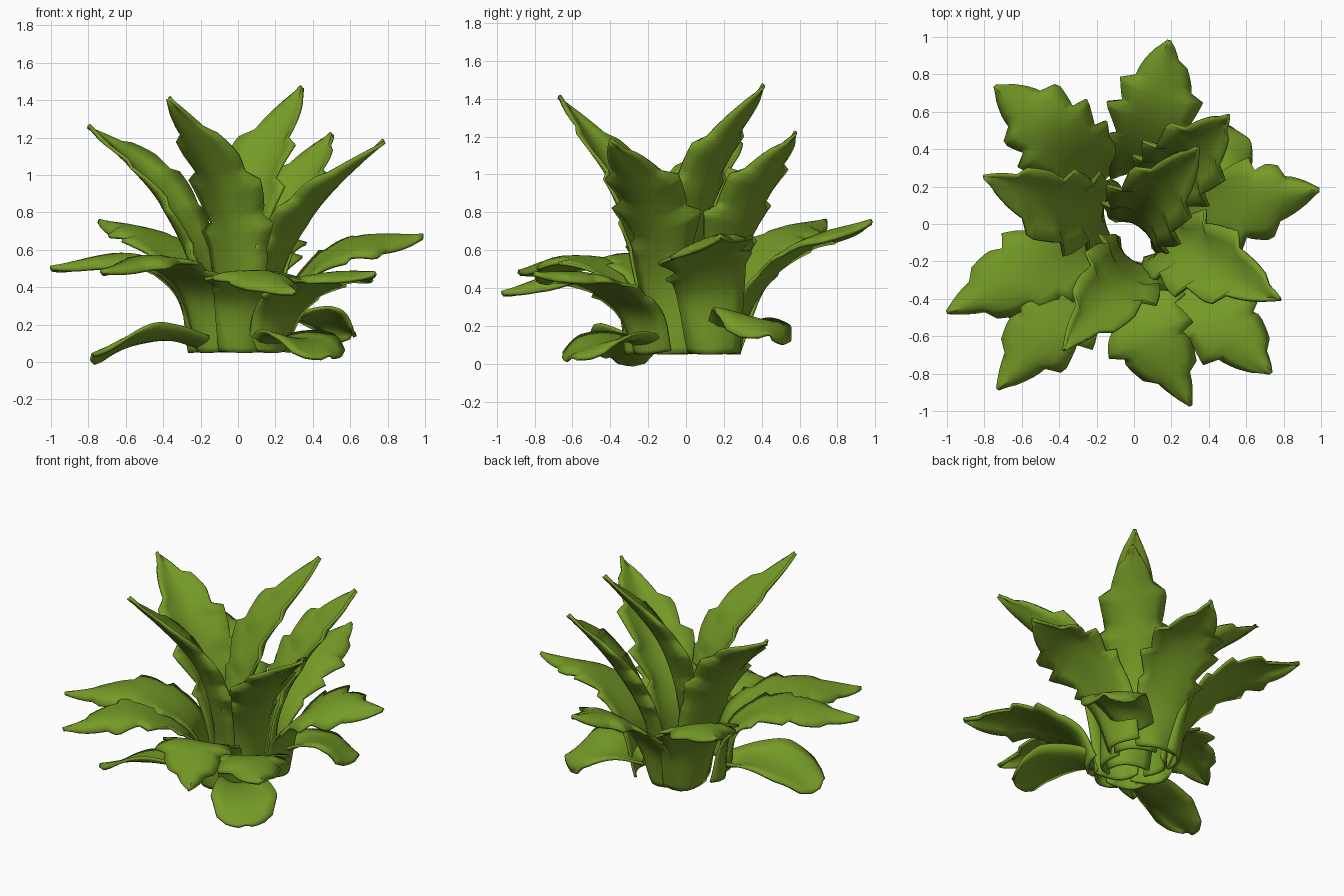
import bpy, bmesh, math, random
from mathutils import Vector

random.seed(4)
if "Cube" in bpy.data.objects:
    bpy.data.objects.remove(bpy.data.objects["Cube"], do_unlink=True)

green = bpy.data.materials.new("leaf green")
green.use_nodes = True
COLOUR = (0.18, 0.325, 0.02, 1)
green.diffuse_color = COLOUR
green.node_tree.nodes["Principled BSDF"].inputs["Base Color"].default_value = COLOUR

ROWS = 34
COLS = 6
POINTED = [(0, .58), (.3, .77), (.6, 1), (.77, .85), (.88, .47), (1, .02)]
BLUNT = [(0, .5), (.3, .75), (.6, 1), (.85, .85), (.95, .55), (1, .2)]


def smooth_path(pts, t):
    """Point on a Catmull-Rom curve through pts."""
    p = [pts[0] * 2 - pts[1]] + pts + [pts[-1] * 2 - pts[-2]]
    s = t * (len(pts) - 1)
    i = min(int(s), len(pts) - 2)
    u = s - i
    a, b, c, d = p[i:i + 4]
    return (b * 2 + (c - a) * u + (a * 2 - b * 5 + c * 4 - d) * u * u
            + (b * 3 - a - c * 3 + d) * u ** 3) / 2


def outline(profile, t):
    for (t0, w0), (t1, w1) in zip(profile, profile[1:]):
        if t <= t1:
            return w0 + (w1 - w0) * (t - t0) / (t1 - t0)
    return profile[-1][1]


def tooth(t, phase):
    """Backswept serration: widens towards the tip, then steps back in."""
    if t < .42 or t > .96:
        return 1
    return .78 + .4 * ((t * 6 + phase) % 1)


def leaf(name, points, width, cup, profile=POINTED, jagged=True, roll=0):
    pts = [Vector(p) for p in points]
    run = pts[-1] - pts[0]
    flat_side = Vector((-run.y, run.x, 0)).normalized()
    phases = random.random(), random.random()
    bm = bmesh.new()
    grid = []
    for r in range(ROWS + 1):
        t = r / ROWS
        mid = smooth_path(pts, t)
        tangent = smooth_path(pts, min(t + .02, 1)) - smooth_path(pts, max(t - .02, 0))
        side = (flat_side + Vector((0, 0, roll * min(1, 2 * t)))).normalized()
        up = tangent.cross(side).normalized()
        w = outline(profile, t) * width / 2
        bend = .55 * (1 - t) + cup * t      # wraps the stem, opens towards the tip
        row = []
        for c in range(COLS + 1):
            u = c / COLS * 2 - 1
            edge = tooth(t, phases[u > 0]) if jagged else 1
            reach = u * w * (1 + (edge - 1) * abs(u))
            lift = bend * w * u * u + .008 * math.sin(7 * t + 3 * u)
            row.append(bm.verts.new(mid + side * reach + up * lift))
        grid.append(row)
    for low, high in zip(grid, grid[1:]):
        for c in range(COLS):
            bm.faces.new((low[c], low[c + 1], high[c + 1], high[c]))
    mesh = bpy.data.meshes.new(name)
    bm.normal_update()
    bm.to_mesh(mesh)
    bm.free()
    mesh.materials.append(green)
    obj = bpy.data.objects.new(name, mesh)
    bpy.context.collection.objects.link(obj)
    thick = obj.modifiers.new("thickness", "SOLIDIFY")
    thick.thickness = .018
    thick.offset = 0
    bpy.ops.object.select_all(action="DESELECT")
    obj.select_set(True)
    bpy.context.view_layer.objects.active = obj
    bpy.ops.object.shade_smooth_by_angle(angle=math.radians(40))


# Tall inner leaves: path and roll
TALL = {
    "tall_leaf_back": ([(.04, .0, .05), (.04, .01, .48), (.11, .13, .98), (.34, .41, 1.47)], 0),
    "tall_leaf_back_left": ([(.14, .18, .05), (.17, .22, .45), (.3, .36, .85), (.5, .58, 1.22)], 0),
    "tall_leaf_left": ([(.17, -.1, .05), (.2, -.12, .45), (.4, -.2, .82), (.78, -.4, 1.18)], .1),
    "tall_leaf_front": ([(-.02, -.2, .05), (-.03, -.22, .45), (-.1, -.34, .92), (-.37, -.67, 1.41)], 0),
    "tall_leaf_right": ([(-.17, .08, .05), (-.21, .08, .45), (-.42, .1, .9), (-.8, .25, 1.26)], -.25),
}
for name, (path, roll) in TALL.items():
    leaf(name, path, .44, .25, roll=roll)

# Arching middle leaves: path and roll
ARCHING = {
    "arching_leaf_back": ([(.02, .28, .05), (.05, .36, .36), (.12, .62, .65), (.19, .98, .75)], 0),
    "arching_leaf_back_right": ([(-.17, .23, .05), (-.24, .3, .4), (-.45, .5, .69), (-.74, .74, .75)], 0),
    "arching_leaf_left": ([(.27, .15, .05), (.33, .13, .39), (.6, .1, .64), (.99, .18, .67)], .25),
    "arching_leaf_right": ([(-.24, -.08, .05), (-.29, -.12, .38), (-.58, -.26, .58), (-1, -.47, .5)], 0),
    "arching_leaf_front_right": ([(-.16, -.24, .05), (-.21, -.29, .38), (-.45, -.54, .57), (-.73, -.88, .48)], 0),
    "arching_leaf_front_left": ([(.2, -.22, .05), (.25, -.28, .28), (.46, -.52, .47), (.73, -.8, .47)], 0),
    "arching_leaf_front": ([(.05, -.3, .05), (.05, -.35, .33), (.08, -.6, .49), (.3, -.97, .37)], 0),
}
for name, (path, roll) in ARCHING.items():
    leaf(name, path, .46, -.6, roll=roll)

# Drooping leaves near the ground
leaf("low_leaf_front_left", [(.16, -.2, .08), (.25, -.31, .12), (.37, -.46, .11), (.48, -.61, .03)],
     .42, -.2, BLUNT, False)
leaf("low_leaf_right", [(-.2, -.18, .08), (-.36, -.26, .12), (-.56, -.33, .11), (-.78, -.39, .03)],
     .4, -.2, BLUNT, False, .3)
leaf("low_leaf_back_left", [(.18, .23, .14), (.33, .29, .23), (.49, .37, .24), (.62, .43, .15)],
     .44, -.5, BLUNT, False, -.18)
